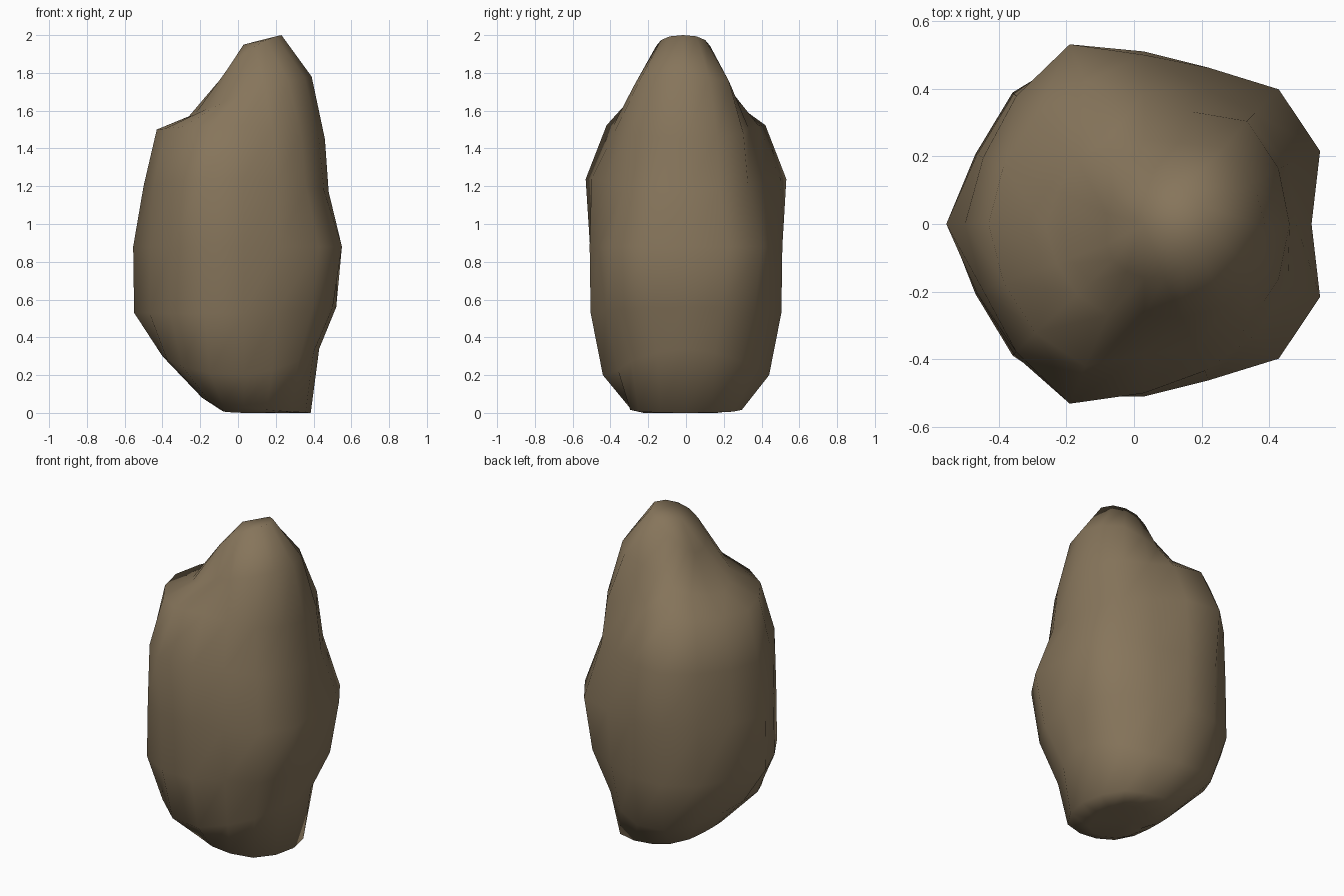
import bpy, bmesh, math

cube = bpy.data.objects.get("Cube")
if cube:
    bpy.data.objects.remove(cube)

SEGMENTS = 16
AXIS_X = 0.03
GROOVE = 3  # column pressed inwards on the front and back

# Rings from base to top: heights at the +x, middle and -x sides, sideways shift,
# front and back groove depth, then radii at equal angles from +x round to -x
RINGS = [
    ((0, 0, .01), -.03, (0, 0), (.2, .2, .22, .21, .18, .16, .14, .12, .1)),
    ((0, .03, .08), 0, (0, 0), (.355, .355, .355, .32, .3, .29, .26, .23, .22)),
    ((.34, .2, .3), 0, (.03, .01), (.4, .4, .41, .42, .44, .47, .46, .44, .43)),
    ((.56, .53, .53), 0, (.04, .02), (.49, .51, .515, .5, .505, .54, .55, .54, .58)),
    ((.88, .88, .88), 0, (0, 0), (.495, .563, .563, .5, .51, .55, .545, .535, .585)),
    ((1.17, 1.24, 1.2), 0, (0, .03), (.45, .46, .465, .47, .5, .575, .535, .515, .53)),
    ((1.45, 1.52, 1.5), 0, (0, .04), (.43, .43, .43, .4, .385, .455, .455, .45, .46)),
    ((1.78, 1.69, 1.57), -.01, (0, .02), (.36, .35, .335, .29, .26, .28, .28, .28, .29)),
    ((2.0, 1.9, 1.77), -.015, (0, 0), (.2, .185, .165, .155, .145, .135, .13, .12, .11)),
]


def ring_point(heights, shift, grooves, radii, i):
    near, middle, far = heights
    a = 2 * math.pi * i / SEGMENTS
    c, s = math.cos(a), math.sin(a)
    column = min(i, SEGMENTS - i)
    r = radii[column]
    if column == GROOVE:
        r -= grooves[1] if s > 0 else grooves[0]
    z = middle + (near - far) / 2 * c + ((near + far) / 2 - middle) * c * c
    return AXIS_X + r * c, r * s + shift, max(z, 0)


# Boulder body: stacked uneven rings joined by quads, closed at the two poles
bm = bmesh.new()
rings = [[bm.verts.new(ring_point(*ring, i)) for i in range(SEGMENTS)] for ring in RINGS]
bottom = bm.verts.new((AXIS_X, 0, 0))
top = bm.verts.new((AXIS_X, 0, 1.95))
for i in range(SEGMENTS):
    j = (i + 1) % SEGMENTS
    bm.faces.new((bottom, rings[0][j], rings[0][i]))
    bm.faces.new((top, rings[-1][i], rings[-1][j]))
    for low, high in zip(rings, rings[1:]):
        bm.faces.new((low[i], low[j], high[j], high[i]))
for face in bm.faces:
    face.smooth = True

mesh = bpy.data.meshes.new("boulder")
bm.to_mesh(mesh)
bm.free()
boulder = bpy.data.objects.new("boulder", mesh)
bpy.context.collection.objects.link(boulder)

# Brown stone
stone = bpy.data.materials.new("brown_stone")
stone.use_nodes = True
color = (0.24, 0.178, 0.105, 1.0)
stone.diffuse_color = color
stone.node_tree.nodes["Principled BSDF"].inputs["Base Color"].default_value = color
mesh.materials.append(stone)
